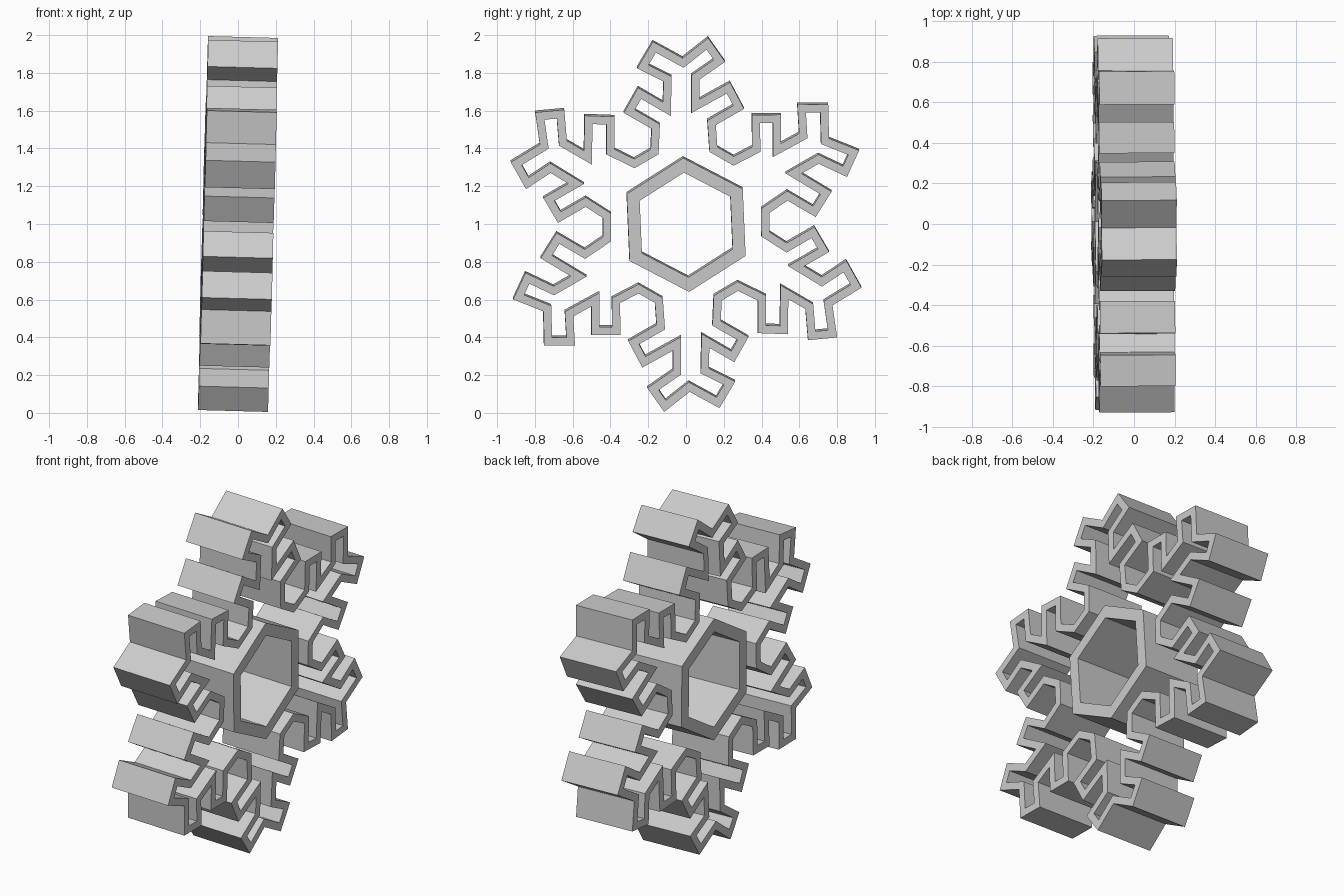
import bpy, bmesh
from math import radians, cos, sin
from mathutils import Vector

if "Cube" in bpy.data.objects:
    bpy.data.objects.remove(bpy.data.objects["Cube"])

DEPTH = 0.37
CENTER = (0, 0, 1.0)
TILT = (0, radians(1.55), radians(0.3))


def polar(r, deg):
    return Vector((r * cos(radians(deg)), r * sin(radians(deg))))


def inset(pts, t):
    """Mitred inward offset of a counter-clockwise outline."""
    out = []
    for i, p in enumerate(pts):
        a = (p - pts[i - 1]).normalized()
        b = (pts[(i + 1) % len(pts)] - p).normalized()
        na, nb = Vector((-a.y, a.x)), Vector((-b.y, b.x))
        out.append(p + (na + nb) * t / (1 + na.dot(nb)))
    return out


def extruded_band(name, outline, thickness):
    """Hollow band following an outline in the y-z plane, extruded along x."""
    bm = bmesh.new()
    inner = inset(outline, thickness)
    rings = []
    for pts, x in ((outline, DEPTH / 2), (inner, DEPTH / 2),
                   (inner, -DEPTH / 2), (outline, -DEPTH / 2)):
        rings.append([bm.verts.new((x, p.x, p.y)) for p in pts])
    n = len(outline)
    for k in range(4):
        r, s = rings[k], rings[(k + 1) % 4]
        for i in range(n):
            j = (i + 1) % n
            bm.faces.new((r[i], r[j], s[j], s[i]))
    bmesh.ops.recalc_face_normals(bm, faces=bm.faces)
    mesh = bpy.data.meshes.new(name)
    bm.to_mesh(mesh)
    bm.free()
    obj = bpy.data.objects.new(name, mesh)
    obj.location = CENTER
    obj.rotation_euler = TILT
    bpy.context.collection.objects.link(obj)
    return obj


# One arm of the snowflake (radius, angle), repeated six times
ARM = [(.541, 49.8), (.442, 55.2), (.4445, 68.2), (.552, 73.5),    # valley
       (.687, 63.5), (.79, 72.9), (.669, 84.0), (.773, 84.8),      # lower branch
       (.888, 76.6), (.997, 83.3), (.884, 91.2),                   # forked tip
       (.986, 100.3), (.869, 107.4), (.769, 99.0),
       (.662, 100.7), (.77, 109.3), (.679, 119.1)]                 # lower branch

flake = [polar(r, a + 60 * k) for k in range(6) for r, a in ARM]
extruded_band("snowflake_outline", flake, 0.043)

# Hexagonal ring in the middle
hexagon = [polar(0.355, 92.5 + 60 * k) for k in range(6)]
extruded_band("center_hexagon", hexagon, 0.067)
